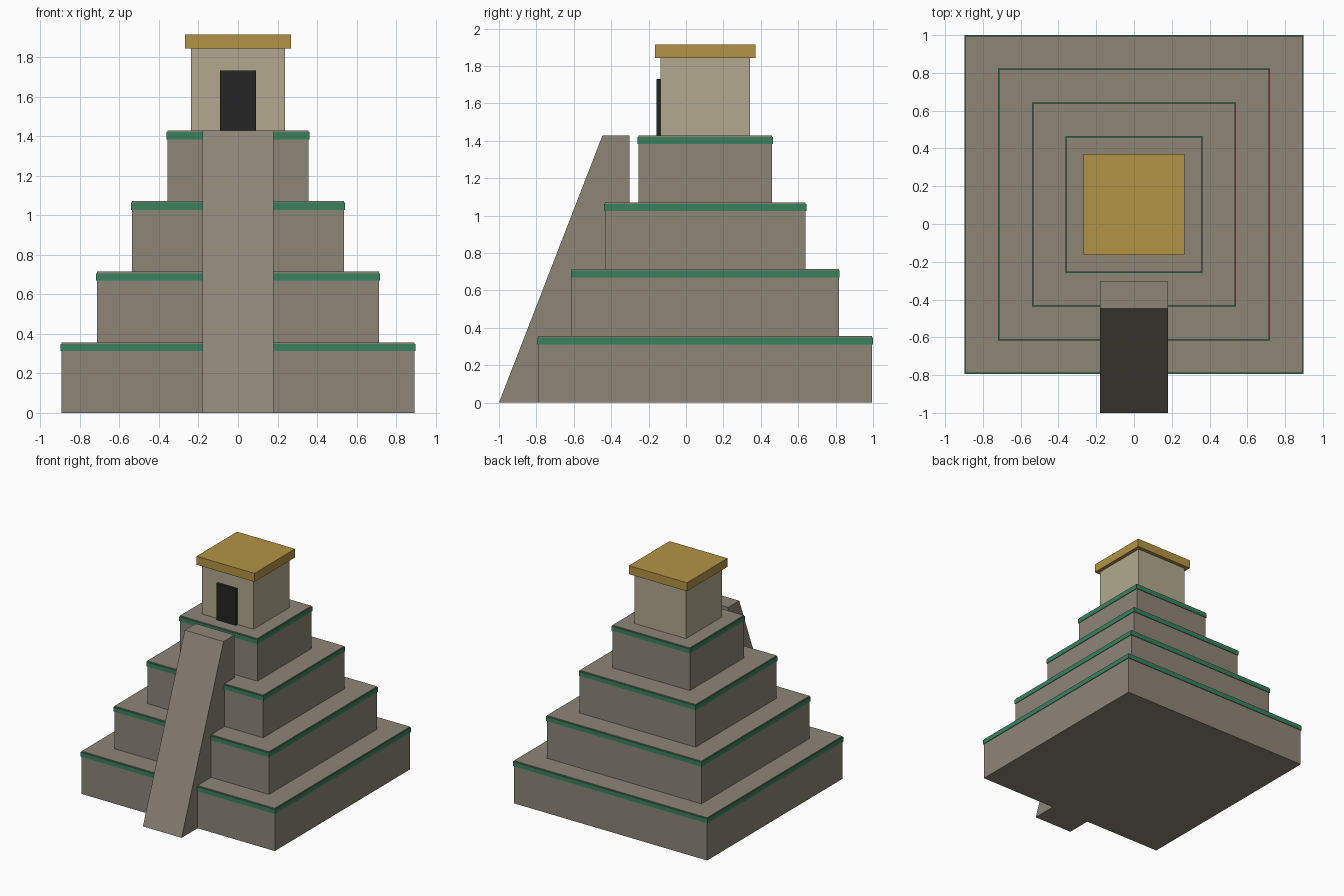
import bpy
import bmesh
from mathutils import Matrix

cube = bpy.data.objects.get("Cube")
if cube:
    bpy.data.objects.remove(cube, do_unlink=True)


def make_material(name, rgb):
    mat = bpy.data.materials.new(name)
    mat.use_nodes = True
    mat.diffuse_color = (*rgb, 1)
    mat.node_tree.nodes["Principled BSDF"].inputs["Base Color"].default_value = (*rgb, 1)
    return mat


STONE = make_material("grey stone", (0.264, 0.233, 0.187))
GREEN = make_material("green trim", (0.040, 0.222, 0.107))
PLASTER = make_material("pale plaster", (0.445, 0.397, 0.275))
GOLD = make_material("ochre roof", (0.451, 0.296, 0.058))
DARK = make_material("dark opening", (0.018, 0.018, 0.018))


def finish(name, bm, mat):
    bmesh.ops.recalc_face_normals(bm, faces=bm.faces)
    mesh = bpy.data.meshes.new(name)
    bm.to_mesh(mesh)
    bm.free()
    mesh.materials.append(mat)
    obj = bpy.data.objects.new(name, mesh)
    bpy.context.collection.objects.link(obj)
    return obj


def box(name, half_x, y0, y1, z0, z1, mat):
    bm = bmesh.new()
    place = Matrix.Translation((0, (y0 + y1) / 2, (z0 + z1) / 2))
    size = Matrix.Diagonal((2 * half_x, y1 - y0, z1 - z0, 1))
    bmesh.ops.create_cube(bm, size=1, matrix=place @ size)
    return finish(name, bm, mat)


def square_block(name, half, z0, z1, mat):
    return box(name, half, CENTRE_Y - half, CENTRE_Y + half, z0, z1, mat)


CENTRE_Y = 0.103
STEP = 0.357
TIERS = 4
TOP = STEP * TIERS

# Stepped tiers, each with a thin projecting band just below its top
for i in range(TIERS):
    half = STEP * (5 - i) / 2
    top = STEP * (i + 1)
    square_block(f"tier_{i + 1}", half, top - STEP, top, STONE)
    square_block(f"tier_band_{i + 1}", half + 0.005, top - 0.045, top - 0.008, GREEN)

# Sloping stair ramp: side profile swept across its width
bm = bmesh.new()
profile = [(-1, 0), (-0.447, TOP), (-0.302, TOP), (-0.302, 0)]
side = bm.faces.new([bm.verts.new((-0.179, y, z)) for y, z in profile])
swept = bmesh.ops.extrude_face_region(bm, geom=[side])["geom"]
bmesh.ops.translate(bm, vec=(0.358, 0, 0),
                    verts=[v for v in swept if isinstance(v, bmesh.types.BMVert)])
finish("stair_ramp", bm, STONE)

# Shrine on the summit
square_block("shrine_walls", 0.238, TOP, 1.843, PLASTER)
square_block("shrine_roof", 0.268, 1.843, 1.914, GOLD)
box("shrine_doorway", 0.09, -0.158, -0.13, TOP, 1.731, DARK)
